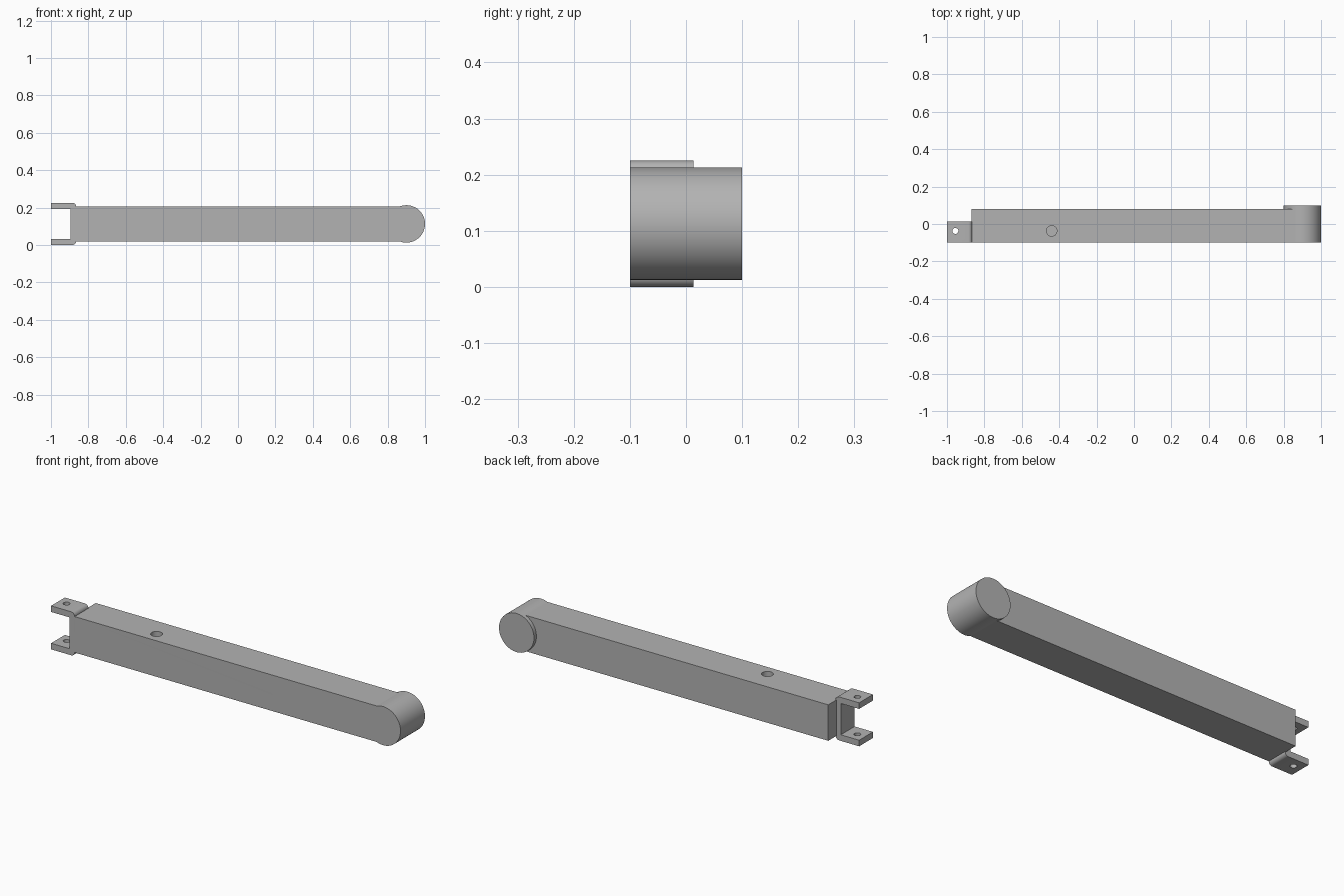
import bpy, bmesh, math

cube = bpy.data.objects.get("Cube")
if cube:
    bpy.data.objects.remove(cube, do_unlink=True)

MID_Z = 0.1125      # height of the arm's centre line
FRONT = -0.1        # shared front plane
PIN_Y = -0.037      # line of all the drilled holes

grey = bpy.data.materials.new("plain grey")
grey.use_nodes = True
grey.diffuse_color = (0.45, 0.45, 0.45, 1)
grey.node_tree.nodes["Principled BSDF"].inputs["Base Color"].default_value = (0.45, 0.45, 0.45, 1)


def prism(name, outline, back):
    """Extrude an (x, z) outline from the front plane to the given y."""
    bm = bmesh.new()
    face = bm.faces.new([bm.verts.new((x, FRONT, z)) for x, z in outline])
    new = bmesh.ops.extrude_face_region(bm, geom=[face])["geom"]
    bmesh.ops.translate(bm, vec=(0, back - FRONT, 0),
                        verts=[v for v in new if isinstance(v, bmesh.types.BMVert)])
    bmesh.ops.recalc_face_normals(bm, faces=bm.faces)
    mesh = bpy.data.meshes.new(name)
    bm.to_mesh(mesh)
    bm.free()
    mesh.materials.append(grey)
    ob = bpy.data.objects.new(name, mesh)
    bpy.context.collection.objects.link(ob)
    return ob


def arc(cx, cz, r, start, end, steps):
    angles = [math.radians(start + (end - start) * i / steps) for i in range(steps + 1)]
    return [(cx + r * math.cos(a), cz + r * math.sin(a)) for a in angles]


def drill(name, x, z, radius, depth):
    bpy.ops.mesh.primitive_cylinder_add(vertices=32, radius=radius, depth=depth,
                                        location=(x, PIN_Y, z))
    ob = bpy.context.object
    ob.name = name
    ob.data.materials.append(grey)
    ob.hide_render = True
    return ob


def combine(target, other, operation):
    mod = target.modifiers.new(other.name, "BOOLEAN")
    mod.object, mod.operation, mod.solver = other, operation, "EXACT"
    bpy.context.view_layer.objects.active = target
    bpy.ops.object.modifier_apply(modifier=mod.name)
    bpy.data.objects.remove(other, do_unlink=True)


# Long square bar
half = 0.093
arm = prism("arm", [(-0.87, MID_Z - half), (0.9, MID_Z - half),
                    (0.9, MID_Z + half), (-0.87, MID_Z + half)], 0.08)

# Round boss at the left end, a little proud of the bar
boss = prism("end_boss", arc(0.9, MID_Z, 0.1, 0, 360, 72)[:-1], 0.1)
combine(arm, boss, "UNION")

# Blind hole in the top of the bar
combine(arm, drill("top_hole_cutter", -0.44, 0.21, 0.028, 0.2), "DIFFERENCE")

# Bent bracket: upper half of a U profile, mirrored about the centre line
upper = [(-0.895, 0.081), (-1.0, 0.081), (-1.0, 0.1125)]
upper += arc(-0.885, 0.0925, 0.02, 90, 0, 6)
lower = [(x, -z) for x, z in reversed(upper)]
bracket = prism("fork_bracket", [(x, MID_Z + z) for x, z in upper + lower], 0.013)

# Pin hole through both fork lugs
combine(bracket, drill("pin_hole_cutter", -0.955, MID_Z, 0.016, 0.4), "DIFFERENCE")
combine(arm, bracket, "UNION")

# Smooth round surfaces, keep hard edges crisp
bpy.ops.object.select_all(action="DESELECT")
arm.select_set(True)
bpy.context.view_layer.objects.active = arm
bpy.ops.object.shade_smooth_by_angle(angle=math.radians(20))
